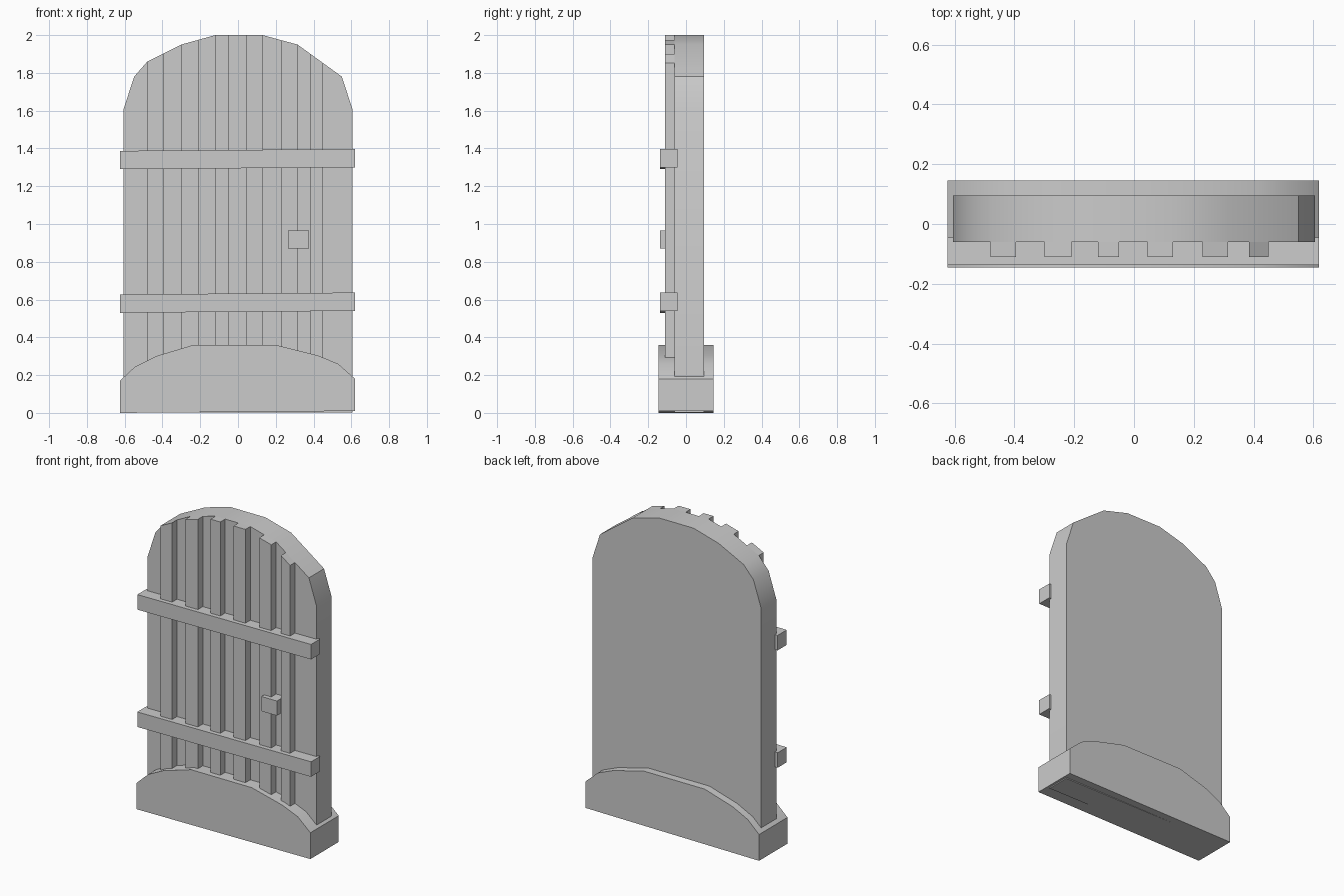
import bpy, bmesh
from math import radians

if "Cube" in bpy.data.objects:
    bpy.data.objects.remove(bpy.data.objects["Cube"])


def prism(name, outline, y0, y1, smooth=False):
    """Extrude an (x, z) outline from y0 (front) to y1 (back)."""
    bm = bmesh.new()
    face = bm.faces.new([bm.verts.new((x, y0, z)) for x, z in outline])
    ext = bmesh.ops.extrude_face_region(bm, geom=[face])
    moved = [g for g in ext["geom"] if isinstance(g, bmesh.types.BMVert)]
    bmesh.ops.translate(bm, verts=moved, vec=(0, y1 - y0, 0))
    bmesh.ops.recalc_face_normals(bm, faces=bm.faces)
    mesh = bpy.data.meshes.new(name)
    bm.to_mesh(mesh)
    bm.free()
    obj = bpy.data.objects.new(name, mesh)
    bpy.context.collection.objects.link(obj)
    if smooth:
        bpy.ops.object.select_all(action='DESELECT')
        obj.select_set(True)
        bpy.context.view_layer.objects.active = obj
        bpy.ops.object.shade_smooth_by_angle(angle=radians(30))
    return obj


# Arched top line of the door, left to right
ARCH = [(-0.605, 1.61), (-0.55, 1.78), (-0.48, 1.86), (-0.30, 1.95), (-0.12, 2.0),
        (0.13, 2.0), (0.315, 1.95), (0.55, 1.78), (0.605, 1.61)]


def arch_z(x):
    for (xa, za), (xb, zb) in zip(ARCH, ARCH[1:]):
        if xa <= x <= xb:
            return za + (zb - za) * (x - xa) / (xb - xa)


# Door slab
prism("door_slab", [(-0.605, 0.003)] + ARCH + [(0.605, 0.003)], -0.06, 0.095, True)

# Raised planks, their tops following the arch
PLANKS = [(-0.48, -0.395), (-0.30, -0.21), (-0.12, -0.05),
          (0.045, 0.13), (0.23, 0.315), (0.385, 0.45)]
for i, (a, b) in enumerate(PLANKS):
    prism(f"plank_{i + 1}", [(a, 0.01), (a, arch_z(a)), (b, arch_z(b)), (b, 0.01)],
          -0.11, -0.06)

# Slightly tilted cross bars
for name, z in (("lower_bar", 0.53), ("upper_bar", 1.29)):
    prism(name, [(-0.625, z), (-0.625, z + 0.097), (0.62, z + 0.107), (0.62, z + 0.01)],
          -0.138, -0.045)

# Handle block
prism("handle", [(0.265, 0.87), (0.265, 0.965), (0.375, 0.965), (0.375, 0.87)],
      -0.138, -0.06)

# Curved stone step around the foot
prism("step", [(-0.625, 0.0), (-0.625, 0.17), (-0.545, 0.245), (-0.435, 0.30),
               (-0.235, 0.36), (0.20, 0.36), (0.42, 0.305), (0.53, 0.26),
               (0.62, 0.18), (0.62, 0.01)], -0.145, 0.145, True)
